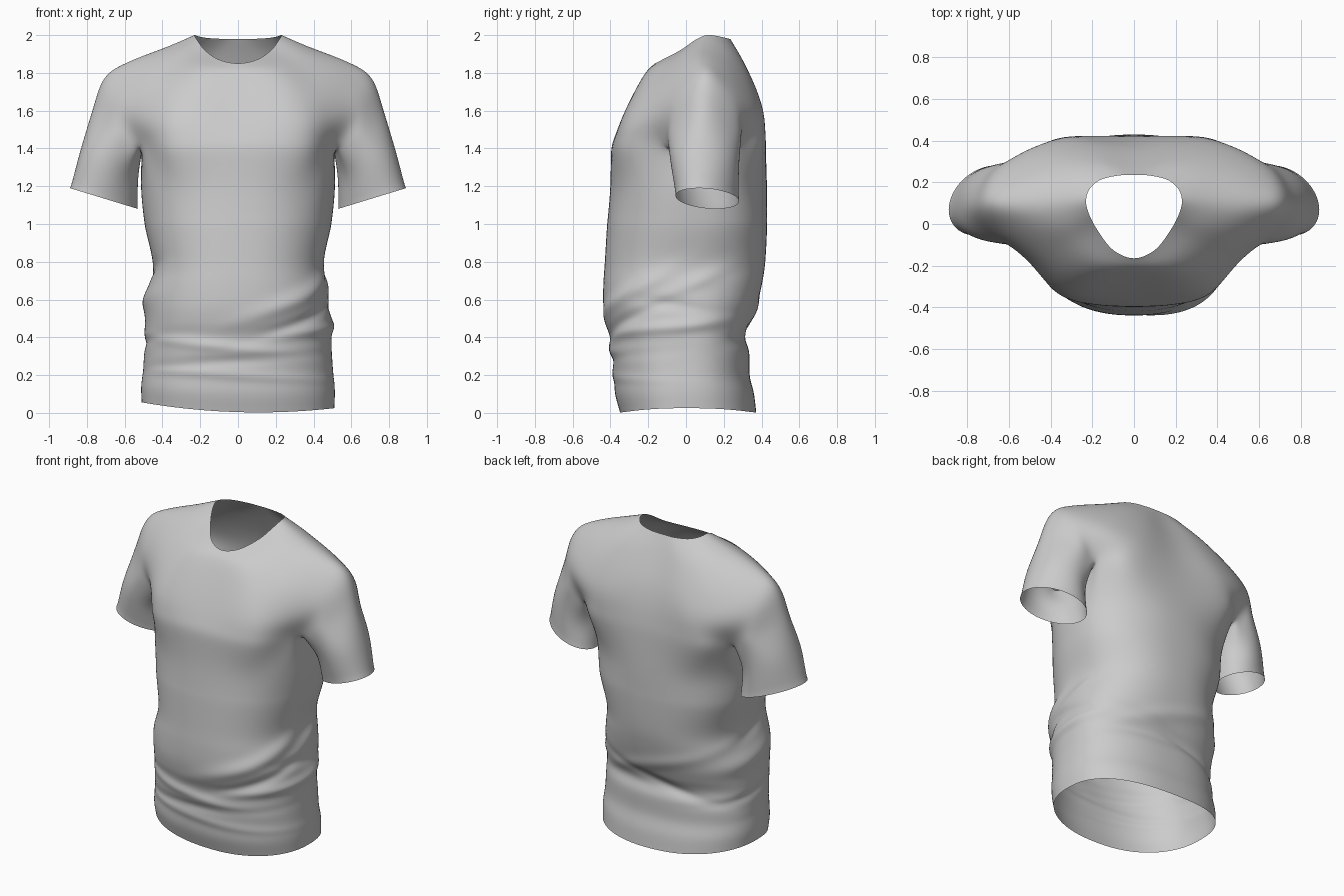
import bpy, bmesh
from math import cos, sin, radians, exp, atan2, pi
from mathutils import Vector as V

if "Cube" in bpy.data.objects:
    bpy.data.objects.remove(bpy.data.objects["Cube"])

N = 6  # samples per span

def flip(p):
    return V((-p.x, p.y, p.z))

def spline(p, n, first=None, last=None):
    """Catmull-Rom through the points, n steps per span."""
    q = [first or 2 * p[0] - p[1]] + p + [last or 2 * p[-1] - p[-2]]
    out = []
    for i in range(1, len(q) - 2):
        a, b, c, d = q[i - 1:i + 3]
        for k in range(n):
            t = k / n
            out.append(.5 * (2 * b + (c - a) * t + (2 * a - 5 * b + 4 * c - d) * t * t
                             + (3 * b - a - 3 * c + d) * t ** 3))
    return out + [p[-1].copy()]

def loft(rings, n):
    cols = [spline([r[i] for r in rings], n) for i in range(len(rings[0]))]
    return [list(r) for r in zip(*cols)]

bm = bmesh.new()

def skin(rows):
    """Quad grid for one half."""
    g = [[bm.verts.new(p) for p in r] for r in rows]
    for r, s in zip(g, g[1:]):
        for i in range(len(r) - 1):
            bm.faces.new((r[i], s[i], s[i + 1], r[i + 1]))

# Yoke half rings from neck to armpit: front centre, chest, front armpit line,
# sleeve front, sleeve top, sleeve back, back armpit line, shoulder blade, spine
YOKE = [
    [(0, -.165, 1.85), (.1, -.125, 1.87), (.175, -.03, 1.92), (.217, .05, 1.975), (.23, .11, 2),
     (.215, .165, 1.995), (.165, .21, 1.985), (.08, .232, 1.98), (0, .235, 1.98)],
    [(0, -.215, 1.8), (.19, -.2, 1.81), (.31, -.1, 1.85), (.36, 0, 1.91), (.38, .1, 1.937),
     (.36, .2, 1.915), (.3, .275, 1.875), (.17, .3, 1.87), (0, .285, 1.88)],
    [(0, -.29, 1.66), (.27, -.28, 1.67), (.45, -.16, 1.71), (.545, -.01, 1.82), (.58, .1, 1.86),
     (.55, .22, 1.81), (.44, .335, 1.72), (.24, .375, 1.71), (0, .355, 1.72)],
    [(0, -.35, 1.53), (.33, -.335, 1.53), (.52, -.17, 1.56), (.65, -.045, 1.68), (.71, .1, 1.78),
     (.66, .25, 1.68), (.52, .355, 1.58), (.31, .415, 1.57), (0, .395, 1.58)],
    [(0, -.398, 1.41), (.36, -.35, 1.4), (.515, -.12, 1.42), (.665, -.085, 1.5), (.778, .09, 1.6),
     (.665, .285, 1.5), (.525, .29, 1.43), (.38, .415, 1.42), (0, .42, 1.43)],
]
rings = []
for row in YOKE:
    p = [V(c) for c in row]
    rings.append(spline(p, N, flip(p[1]), flip(p[-2])))
skin(loft(rings, 5))
split = rings[-1]
front, arm, back = split[:2 * N + 1], split[2 * N:6 * N + 1], split[6 * N:]
under = spline([arm[0], V((.508, .09, 1.385)), arm[-1]], N)

# Sleeve: tilted ellipses (centre, half width, half drop, half depth, outer shift in y)
sl = [arm + under[::-1][1:]]
for c, ax, az, ay, sy in [((.682, .1, 1.315), .155, .075, .183, -.02),
                          ((.71, .113, 1.135), .18, .055, .163, -.045)]:
    ring = []
    for i in range(6 * N + 1):
        a = -130 + 260 * i / (4 * N) if i <= 4 * N else 130 + 100 * (i - 4 * N) / (2 * N)
        a = radians(a)
        ring.append(V(c) + V((ax * cos(a), ay * sin(a) + sy * cos(a), az * cos(a))))
    sl.append(ring)
skin(loft(sl, 8))

# Torso: rounded sections (z, half width, front y, back y)
body = [front + under[1:-1] + back]
for z, w, yf, yb in [(1.2, .515, -.402, .43), (1.0, .495, -.418, .43), (.8, .452, -.43, .42),
                     (.68, .468, -.438, .402), (.57, .488, -.438, .375), (.48, .492, -.425, .345),
                     (.4, .495, -.402, .315), (.32, .497, -.4, .335), (.2, .505, -.382, .337),
                     (.1, .513, -.376, .36), (0, .51, -.35, .372)]:
    ring = []
    for i in range(6 * N + 1):
        t = i / (2 * N)
        a = -90 + 65 * t if t < 1 else (-25 + 50 * (t - 1) if t < 2 else 25 + 65 * (t - 2))
        c, s = max(cos(radians(a)), 0), sin(radians(a))
        e = .85
        y0 = .05 if z > .9 else .0
        y = y0 + ((yb - y0) if s > 0 else (y0 - yf)) * (1 if s > 0 else -1) * abs(s) ** e
        ring.append(V((w * (c ** e if c > 1e-6 else 0), y, z)))
    body.append(ring)
skin(loft(body, 5))

# Mirror and weld the halves
geo = bmesh.ops.duplicate(bm, geom=bm.verts[:] + bm.edges[:] + bm.faces[:])["geom"]
for v in geo:
    if isinstance(v, bmesh.types.BMVert):
        v.co.x *= -1
bmesh.ops.remove_doubles(bm, verts=bm.verts[:], dist=.0008)
bmesh.ops.recalc_face_normals(bm, faces=bm.faces[:])

# Relax the seams
for _ in range(3):
    bmesh.ops.smooth_vert(bm, verts=[v for v in bm.verts if not v.is_boundary and v.co.z > 1.0],
                          factor=.5, use_axis_x=True, use_axis_y=True, use_axis_z=True)

# Cloth folds: (angle, z, slope, angular length, thickness, height); -90 is front, 0 is +x
FOLDS = [(-50, .62, .0035, 35, .045, .022), (-45, .5, .003, 35, .03, -.018),
         (-35, .44, .001, 40, .03, .014), (-110, .36, -.001, 45, .03, .012),
         (-100, .27, .0006, 60, .022, -.012), (-90, .2, -.0005, 60, .025, .01),
         (180, .6, .001, 35, .06, .022), (175, .36, .001, 40, .025, -.012),
         (5, .68, .003, 25, .035, .013), (-8, .57, -.001, 25, .03, -.014),
         (5, .46, .001, 25, .03, .014), (90, .55, .0025, 50, .04, .012),
         (100, .42, -.002, 45, .03, -.014), (190, .76, .002, 25, .03, -.012)]
for v in bm.verts:
    x, y, z = v.co
    if z < 1.0:
        a = atan2(y / .4, x / .5) * 180 / pi
        h = 0
        for fa, fz, sl_, la, th, amp in FOLDS:
            d = (a - fa + 180) % 360 - 180
            h += amp * exp(-(d / la) ** 2 - ((z - fz - sl_ * d) / th) ** 2)
        v.co += V((x, y, 0)).normalized() * h
        # Uneven hem
        k = max(0, 1 - z / .25)
        v.co.z += k * (.035 * (x / .5) ** 2 - .015 * x / .5 + .004)

me = bpy.data.meshes.new("short_sleeve_shirt")
bm.to_mesh(me)
bm.free()
shirt = bpy.data.objects.new("short_sleeve_shirt", me)
bpy.context.collection.objects.link(shirt)
for p in me.polygons:
    p.use_smooth = True
sub = shirt.modifiers.new("soft_cloth", 'SUBSURF')
sub.levels = sub.render_levels = 1
